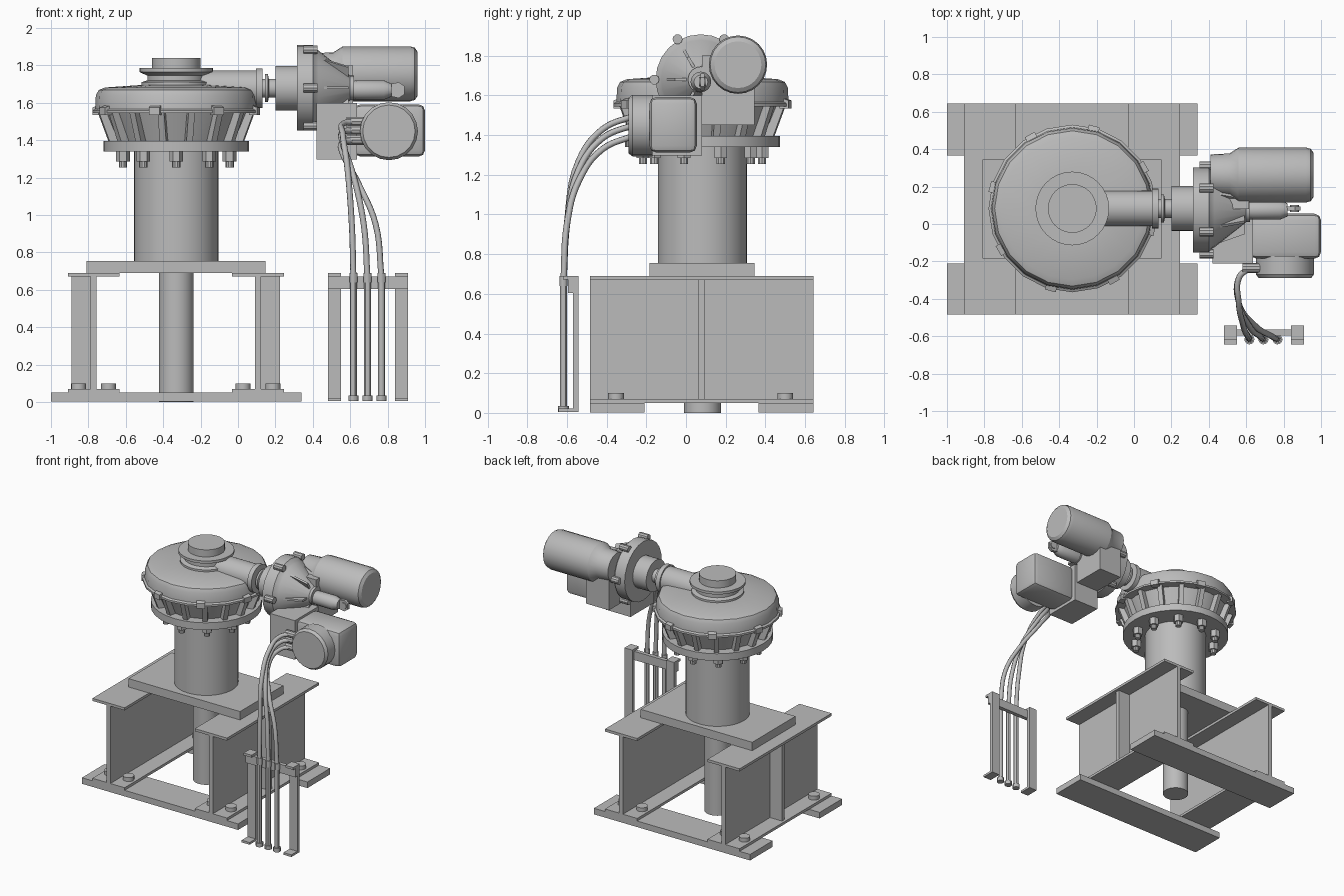
import bpy, bmesh, math
from mathutils import Matrix, Vector

if "Cube" in bpy.data.objects:
    bpy.data.objects.remove(bpy.data.objects["Cube"])

steel = bpy.data.materials.new("plain_grey_steel")
steel.use_nodes = True
GREY = (0.5, 0.5, 0.5, 1)
steel.diffuse_color = GREY
steel.node_tree.nodes["Principled BSDF"].inputs["Base Color"].default_value = GREY
parts = []


def finish(name, bm, matrix=None):
    bmesh.ops.recalc_face_normals(bm, faces=bm.faces)
    mesh = bpy.data.meshes.new(name)
    if matrix:
        bm.transform(matrix)
    bm.to_mesh(mesh)
    bm.free()
    ob = bpy.data.objects.new(name, mesh)
    bpy.context.collection.objects.link(ob)
    mesh.materials.append(steel)
    parts.append(ob)
    return ob


def box(name, x, y, z, bevel=0):
    bm = bmesh.new()
    bmesh.ops.create_cube(bm, size=1)
    for v in bm.verts:
        v.co = [a + (b - a) * (c + 0.5) for (a, b), c in zip((x, y, z), v.co)]
    if bevel:
        bmesh.ops.bevel(bm, geom=bm.edges[:], offset=bevel, segments=2,
                        affect='EDGES', profile=0.5)
    return finish(name, bm)


def lathe(name, profile, origin, axis='Z', sides=32):
    """Revolve (radius, height) pairs around an axis through origin."""
    bm = bmesh.new()
    rings = []
    for r, h in profile:
        rings.append([bm.verts.new((r * math.cos(t), r * math.sin(t), h))
                      for t in (math.tau * i / sides for i in range(sides))])
    for low, high in zip(rings, rings[1:]):
        for i in range(sides):
            j = (i + 1) % sides
            bm.faces.new((low[i], low[j], high[j], high[i]))
    bm.faces.new(rings[0])
    bm.faces.new(rings[-1])
    direction = {'X': (1, 0, 0), 'Y': (0, -1, 0), 'Z': (0, 0, 1)}[axis]
    turn = Vector(direction).to_track_quat('Z', 'Y').to_matrix().to_4x4()
    return finish(name, bm, Matrix.Translation(origin) @ turn)


def fin(name, outline, thickness, matrix):
    """Flat plate in the local XZ plane, thick along local Y."""
    bm = bmesh.new()
    face = bm.faces.new([bm.verts.new((a, -thickness / 2, b)) for a, b in outline])
    moved = bmesh.ops.extrude_face_region(bm, geom=[face])["geom"]
    bmesh.ops.translate(bm, vec=(0, thickness, 0),
                        verts=[g for g in moved if isinstance(g, bmesh.types.BMVert)])
    return finish(name, bm, matrix)


def tube(name, points, radius):
    curve = bpy.data.curves.new(name, 'CURVE')
    curve.dimensions = '3D'
    curve.bevel_depth, curve.bevel_resolution = radius, 2
    curve.resolution_u, curve.use_fill_caps = 6, True
    spline = curve.splines.new('BEZIER')
    spline.bezier_points.add(len(points) - 1)
    for p, co in zip(spline.bezier_points, points):
        p.co = co
        p.handle_left_type = p.handle_right_type = 'AUTO'
    ob = bpy.data.objects.new(name, curve)
    bpy.context.collection.objects.link(ob)
    curve.materials.append(steel)


CX, CY = -0.33, 0.083
CENTRE = (CX, CY, 0)

# Base plates and the two I-beams
for side, y in (("front", (-0.485, -0.21)), ("back", (0.365, 0.643))):
    box(side + "_base_plate", (-1, 0.34), y, (0.003, 0.05))
for side, x, out in (("right", -0.772, -1), ("left", 0.107, 1)):
    span = (-0.485, 0.643)
    for level, z in (("bottom", 0.05), ("top", 0.67)):
        box(f"{side}_beam_{level}_flange", (x - 0.138, x + 0.138), span, (z, z + 0.02))
    box(side + "_beam_web", (x - 0.016, x + 0.016), span, (0.07, 0.67))
    box(side + "_beam_stiffener", sorted((x + out * 0.016, x + out * 0.118)),
        (0.062, 0.095), (0.07, 0.67))
    for dx in (-0.08, 0.08):
        for y in (-0.352, 0.5):
            lathe("beam_bolt", [(0.04, 0.07), (0.04, 0.1)], (x + dx, y, 0), sides=16)

# Column, mounting plate and lower shaft
lathe("lower_shaft", [(0.093, 0), (0.093, 0.7)], CENTRE)
box("mounting_plate", (-0.81, 0.147), (-0.185, 0.345), (0.69, 0.755))
lathe("column", [(0.225, 0.755), (0.225, 1.345)], CENTRE, sides=40)

# Flared gear housing with ribs, nuts and rim clips
lathe("housing_flange", [(0.39, 1.34), (0.39, 1.395)], CENTRE, sides=32)
lathe("housing_cone", [(0.32, 1.395), (0.385, 1.55)], CENTRE, sides=24)
for i in range(10):
    t = math.tau * i / 10 + math.pi / 2
    spot = (CX + 0.3 * math.cos(t), CY + 0.3 * math.sin(t), 0)
    lathe("flange_nut", [(0.037, 1.285), (0.037, 1.342)], spot, sides=6)
    lathe("flange_stud", [(0.022, 1.255), (0.022, 1.3)], spot, sides=10)
for i in range(16):
    turn = Matrix.Translation(CENTRE) @ Matrix.Rotation(math.tau * (i + 0.5) / 16, 4, 'Z')
    fin("housing_rib", [(0.3, 1.39), (0.365, 1.39), (0.425, 1.55), (0.36, 1.55)], 0.035, turn)
lathe("housing_dome", [(0.375, 1.545), (0.448, 1.545), (0.448, 1.56), (0.434, 1.568),
                       (0.43, 1.64), (0.415, 1.668), (0.38, 1.682), (0.19, 1.695)],
      CENTRE, sides=20)
for i in range(8):
    turn = Matrix.Translation(CENTRE) @ Matrix.Rotation(math.radians(30 + 45 * i), 4, 'Z')
    fin("rim_clip", [(0.41, 1.535), (0.456, 1.535), (0.456, 1.575), (0.41, 1.59)], 0.06, turn)
lathe("top_hub", [(0.185, 1.68), (0.185, 1.71), (0.155, 1.72), (0.155, 1.745),
                  (0.197, 1.765), (0.197, 1.785), (0.13, 1.785), (0.13, 1.84)], CENTRE)

# Horizontal drive line
AXLE = (0, 0.083, 1.678)
lathe("drive_tube", [(0.095, -0.28), (0.095, 0.1)], AXLE, 'X')
lathe("drive_flange", [(0.106, 0.095), (0.106, 0.13)], AXLE, 'X')
lathe("drive_shaft", [(0.05, 0.1), (0.05, 0.145), (0.075, 0.145), (0.075, 0.16),
                      (0.05, 0.165), (0.05, 0.21)], AXLE, 'X')
lathe("drive_drum", [(0.12, 0.2), (0.12, 0.33)], AXLE, 'X')

# Gearbox with perimeter lugs and a ribbed cone
GEAR = (0, 0.075, 1.68)
lathe("gearbox_disc", [(0.228, 0.315), (0.228, 0.4), (0.205, 0.42), (0.2, 0.43),
                       (0.065, 0.6), (0.065, 0.62)], GEAR, 'X', 24)
for i in range(6):
    t = math.tau * i / 6
    spot = (0, GEAR[1] + 0.235 * math.cos(t), GEAR[2] + 0.235 * math.sin(t))
    lathe("gearbox_lug", [(0.025, 0.35), (0.025, 0.425)], spot, 'X', 10)
    turn = Matrix.Translation(GEAR) @ Matrix.Rotation(t + math.pi / 6, 4, 'X')
    fin("gearbox_rib", [(0.42, 0.06), (0.42, 0.19), (0.59, 0.13), (0.59, 0.05)], 0.015, turn)
box("gearbox_rear_block", (0.42, 0.615), (0.08, 0.345), (1.45, 1.8))
box("gearbox_front_block", (0.42, 0.635), (-0.21, 0.08), (1.297, 1.6))

# Motor
lathe("motor", [(0.11, 0.41), (0.115, 0.51), (0.147, 0.56), (0.147, 0.92),
                (0.14, 0.945), (0.118, 0.96)], (0, 0.262, 1.755), 'X', 24)

# Override spindle ending in a ring
lathe("spindle", [(0.045, 0.58), (0.052, 0.64), (0.052, 0.78), (0.035, 0.82)],
      (0, 0.075, 1.668), 'X', 16)
fin("spindle_ear", [(0.79, 1.64), (0.86, 1.625), (0.89, 1.645), (0.89, 1.69),
                    (0.86, 1.71), (0.79, 1.695)], 0.022, Matrix.Translation((0, 0.083, 0)))
lathe("spindle_ring", [(0.024, -0.018), (0.024, 0.018)], (0.858, 0.083, 1.668), 'Y', 12)

# Control box with a round front cover
box("control_box", (0.62, 1.0), (-0.185, 0.055), (1.312, 1.592), 0.035)
lathe("control_cover", [(0.155, 0.17), (0.155, 0.27), (0.14, 0.29)],
      (0.807, 0, 1.448), 'Y', 20)

# Cables running from the cover down into conduits
for x, z in ((0.617, 1.5), (0.692, 1.455), (0.767, 1.4)):
    lathe("cable_gland", [(0.026, 0.58), (0.026, 0.68)], (0, -0.235, z), 'X', 10)
    tube("cable", [(0.62, -0.235, z), (0.565, -0.28, z - 0.01), (0.56, -0.42, z - 0.07),
                   (0.56 + (x - 0.56) * 0.4, -0.54, z - 0.23),
                   (0.56 + (x - 0.56) * 0.85, -0.6, 0.95), (x, -0.617, 0.67)], 0.016)
    lathe("conduit", [(0.027, 0.005), (0.027, 0.035), (0.018, 0.035), (0.018, 0.64),
                      (0.021, 0.64), (0.021, 0.69)], (x, -0.617, 0), sides=12)

# Conduit stand
for side, x in (("right", (0.482, 0.55)), ("left", (0.84, 0.908))):
    box(side + "_stand_post", x, (-0.57, -0.542), (0.005, 0.69))
    box(side + "_stand_foot", x, (-0.643, -0.542), (0.005, 0.022))
    box(side + "_stand_cap", x, (-0.62, -0.542), (0.672, 0.69))
box("stand_crossbar", (0.482, 0.908), (-0.595, -0.565), (0.605, 0.672))

# Smooth the round parts and keep the hard edges
bpy.ops.object.select_all(action='DESELECT')
for ob in parts:
    ob.select_set(True)
bpy.context.view_layer.objects.active = parts[0]
bpy.ops.object.shade_smooth_by_angle(angle=math.radians(30))
